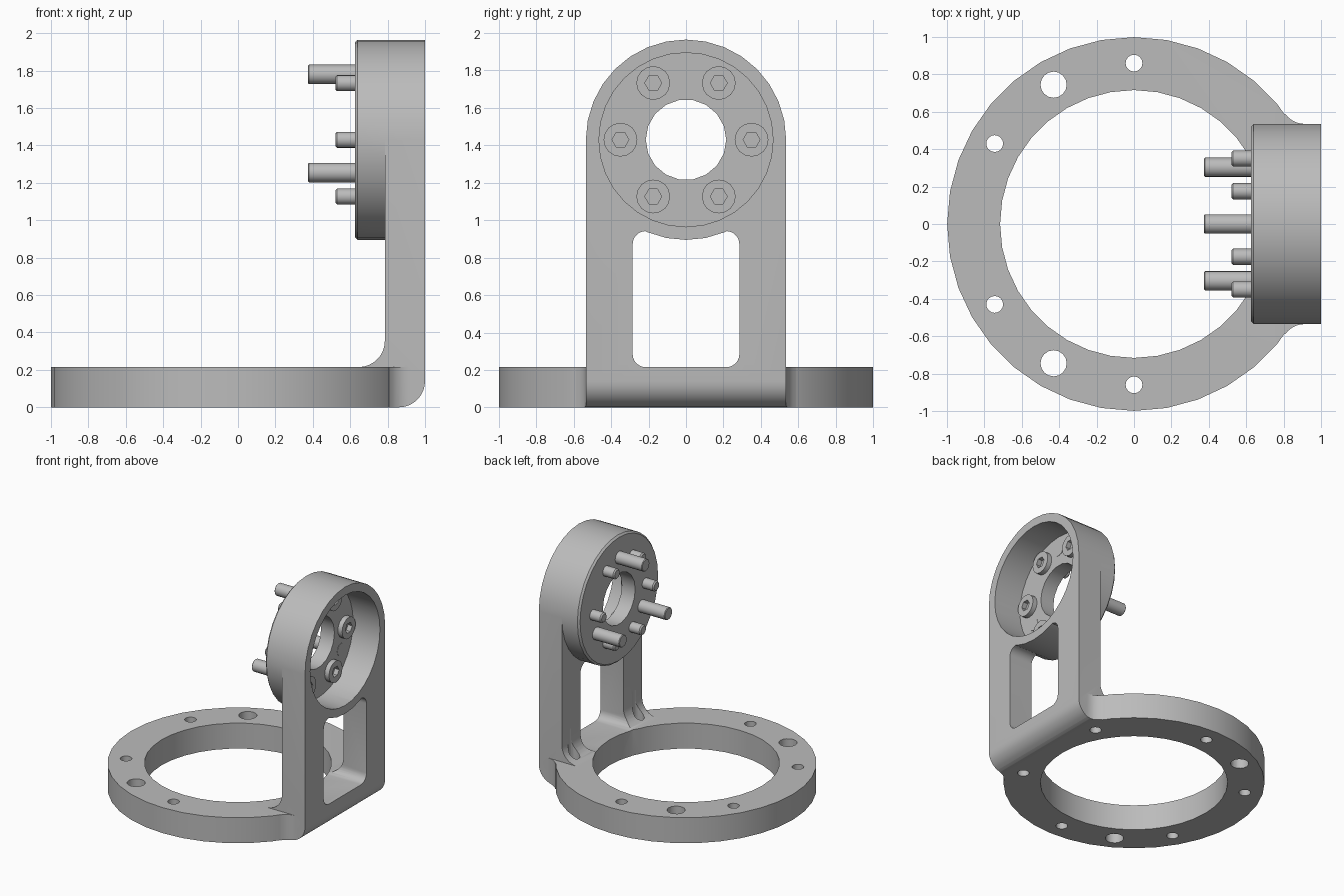
import bpy, bmesh
from math import sin, cos, pi, radians
from mathutils import Matrix

old = bpy.data.objects.get("Cube")
if old:
    bpy.data.objects.remove(old)

GREY = (0.5, 0.5, 0.5, 1)
metal = bpy.data.materials.new("grey_metal")
metal.use_nodes = True
metal.diffuse_color = GREY
metal.node_tree.nodes["Principled BSDF"].inputs["Base Color"].default_value = GREY

HEAD_Z = 1.43      # height of the head axis
HALF = 0.535       # half width of the upright and radius of the head
WALL_X = 0.785     # inner face of the upright
RING_TOP = 0.215
FLOOR_X = 0.75     # floor of the head recess


def finish(name, bm):
    bmesh.ops.recalc_face_normals(bm, faces=bm.faces)
    mesh = bpy.data.meshes.new(name)
    bm.to_mesh(mesh)
    bm.free()
    mesh.materials.append(metal)
    obj = bpy.data.objects.new(name, mesh)
    bpy.context.collection.objects.link(obj)
    return obj


def prism(name, points, axis, low, high):
    """Extrude a flat outline along one axis."""
    def place(p, d):
        return {"x": (d, *p), "y": (p[0], d, p[1]), "z": (*p, d)}[axis]
    bm = bmesh.new()
    face = bm.faces.new([bm.verts.new(place(p, low)) for p in points])
    made = bmesh.ops.extrude_face_region(bm, geom=[face])["geom"]
    shift = [b - a for a, b in zip(place((0, 0), low), place((0, 0), high))]
    bmesh.ops.translate(bm, vec=shift, verts=[v for v in made if isinstance(v, bmesh.types.BMVert)])
    return finish(name, bm)


def arc(cx, cy, r, start, end, steps):
    angles = [radians(start + (end - start) * i / steps) for i in range(steps + 1)]
    return [(cx + r * cos(a), cy + r * sin(a)) for a in angles]


def disc(name, axis, cx, cy, r, low, high, sides=16):
    return prism(name, arc(cx, cy, r, 0, 360, sides)[:-1], axis, low, high)


def lathe(name, profile, y, z, sides):
    """Turn (x, radius) points about an axis parallel to x."""
    bm = bmesh.new()
    rings = []
    for x, r in profile:
        rings.append([bm.verts.new((x, y + p, z + q)) for p, q in arc(0, 0, r, 0, 360, sides)[:-1]])
    for a, b in zip(rings, rings[1:]):
        for i in range(sides):
            j = (i + 1) % sides
            bm.faces.new((a[i], a[j], b[j], b[i]))
    bm.faces.new(rings[0])
    bm.faces.new(rings[-1])
    return finish(name, bm)


def combine(target, tool, operation):
    mod = target.modifiers.new("join", "BOOLEAN")
    mod.operation, mod.solver, mod.object = operation, "EXACT", tool
    bpy.context.view_layer.objects.active = target
    bpy.ops.object.modifier_apply(modifier=mod.name)
    bpy.data.objects.remove(tool)


def smooth(obj):
    bpy.ops.object.select_all(action="DESELECT")
    obj.select_set(True)
    bpy.context.view_layer.objects.active = obj
    bpy.ops.object.shade_smooth_by_angle(angle=radians(30))


# Upright with an inner fillet at its foot
R = 0.14
outline = [(WALL_X - R, 0), (1, 0), (1, HEAD_Z), (WALL_X, HEAD_Z)]
outline += arc(WALL_X - R, RING_TOP + R, R, 0, -90, 8)
bracket = prism("bracket", outline, "y", -HALF, HALF)

# Rounded window through the upright
W, C, TOP = 0.285, 0.07, 0.942
window = (arc(W - C, TOP - C, C, 0, 90, 6) + arc(C - W, TOP - C, C, 90, 180, 6)
          + arc(C - W, RING_TOP + C, C, 180, 270, 6) + arc(W - C, RING_TOP + C, C, 270, 360, 6))
combine(bracket, prism("window_cut", window, "x", 0.5, 1.2), "DIFFERENCE")

# Head drum with a chamfered front
drum = lathe("drum", [(0.625, HALF - 0.015), (0.64, HALF), (1, HALF)], 0, HEAD_Z, 32)
combine(bracket, drum, "UNION")

# Base ring, and the concave blends where it meets the upright
combine(bracket, disc("ring", "z", 0, 0, 0.999, 0, RING_TOP, 36), "UNION")
G = 0.13
cy = HALF + G
cx = ((1 + G) ** 2 - cy ** 2) ** 0.5
for side in (1, -1):
    blend = [(0.72, 0.5), (cx, 0.5)] + arc(cx, cy, G, 270, 216, 5)
    blend = [(x, side * y) for x, y in blend]
    combine(bracket, prism("blend", blend, "z", 0, RING_TOP), "UNION")

# Ring opening and its bolt holes
combine(bracket, disc("opening_cut", "z", 0, 0, 0.716, -0.1, 0.6, 36), "DIFFERENCE")
holes = [(a, 0.045) for a in range(30, 360, 60)] + [(120, 0.07), (240, 0.07)]
for angle, r in holes:
    a = radians(angle)
    combine(bracket, disc("hole_cut", "z", 0.86 * cos(a), 0.86 * sin(a), r, -0.1, 0.45), "DIFFERENCE")

# Rounded outer bottom edge
corner = [(1.1, -0.1), (1.1, R)] + arc(1 - R, R, R, 0, -90, 8) + [(1 - R, -0.1)]
combine(bracket, prism("corner_cut", corner, "y", -0.7, 0.7), "DIFFERENCE")

# Recess and centre bore of the head
combine(bracket, disc("recess_cut", "x", 0, HEAD_Z, 0.465, FLOOR_X, 1.2, 32), "DIFFERENCE")
combine(bracket, disc("bore_cut", "x", 0, HEAD_Z, 0.215, 0.4, 1.2, 18), "DIFFERENCE")
smooth(bracket)

# Socket screws and dowel pins on one bolt circle
BOLT = 0.35
for i in range(6):
    a = radians(60 * i)
    y, z = BOLT * cos(a), HEAD_Z + BOLT * sin(a)
    shape = [(0.52, 0.033), (0.53, 0.043), (FLOOR_X, 0.043), (FLOOR_X, 0.09), (0.79, 0.09)]
    screw = lathe(f"screw_{i + 1}", shape, y, z, 16)
    combine(screw, disc("socket_cut", "x", y, z, 0.045, 0.75, 0.9, 6), "DIFFERENCE")
    smooth(screw)
for i in range(3):
    a = radians(90 + 120 * i)
    pin = lathe(f"pin_{i + 1}", [(0.375, 0.047), (0.38, 0.052), (FLOOR_X + 0.003, 0.052)],
                BOLT * cos(a), HEAD_Z + BOLT * sin(a), 16)
    smooth(pin)
